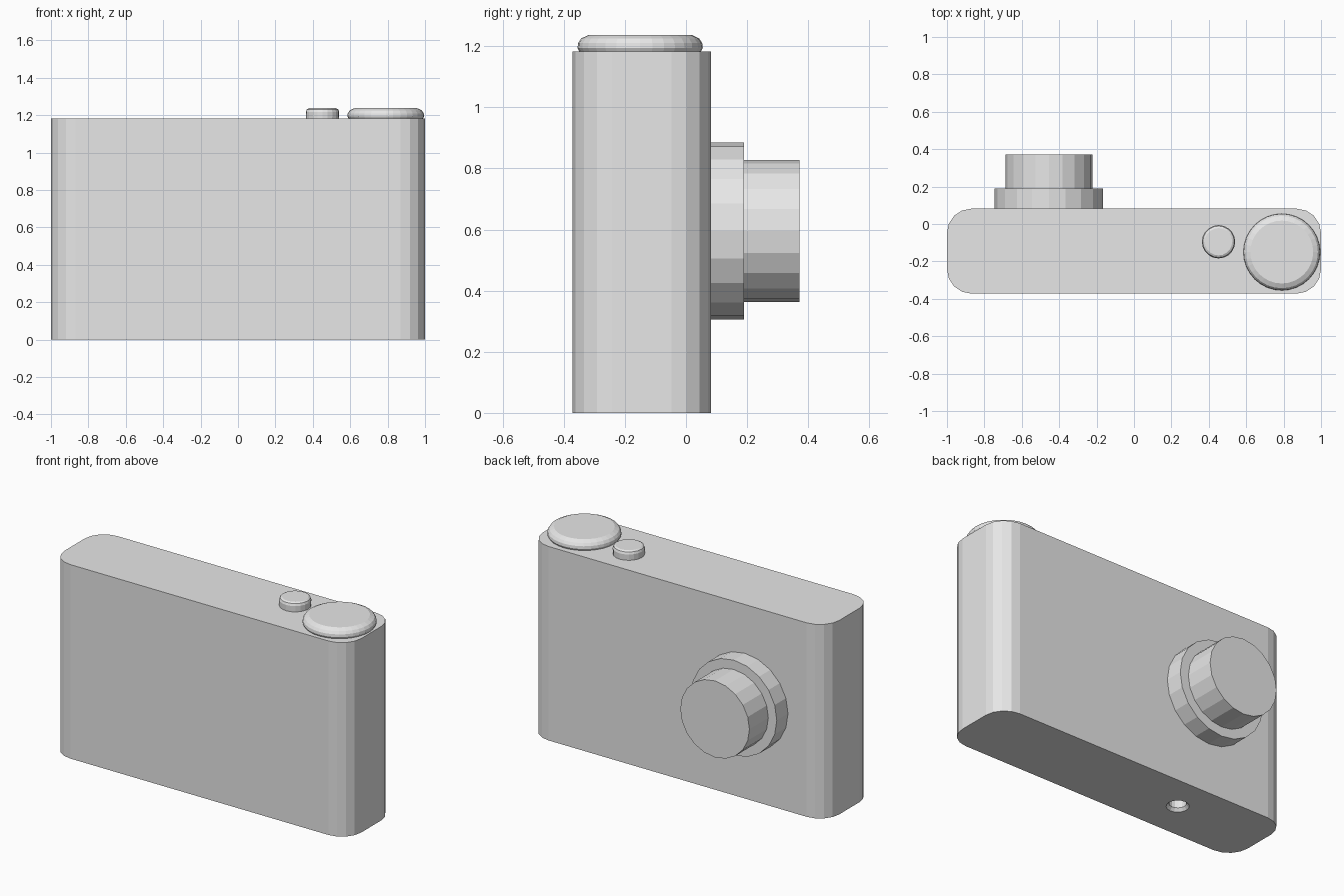
import bpy, bmesh, math
from mathutils import Matrix, Vector

old = bpy.data.objects.get("Cube")
if old:
    bpy.data.objects.remove(old, do_unlink=True)

GREY = (0.8, 0.8, 0.8, 1.0)
grey = bpy.data.materials.new("light grey")
grey.use_nodes = True
grey.diffuse_color = GREY
grey.node_tree.nodes["Principled BSDF"].inputs["Base Color"].default_value = GREY


def make_object(name, bm):
    bmesh.ops.recalc_face_normals(bm, faces=bm.faces)
    mesh = bpy.data.meshes.new(name)
    bm.to_mesh(mesh)
    bm.free()
    mesh.materials.append(grey)
    obj = bpy.data.objects.new(name, mesh)
    bpy.context.collection.objects.link(obj)
    return obj


def turned(name, profile, sides, location, rotation=None):
    """Closed turned solid from (radius, height) pairs around its own z axis."""
    bm = bmesh.new()
    rings = []
    for radius, height in profile:
        angles = [math.tau * i / sides for i in range(sides)]
        rings.append([bm.verts.new((radius * math.cos(a), radius * math.sin(a), height))
                      for a in angles])
    for low, high in zip(rings, rings[1:]):
        for i in range(sides):
            j = (i + 1) % sides
            bm.faces.new((low[i], low[j], high[j], high[i]))
    bm.faces.new(rings[0][::-1])
    bm.faces.new(rings[-1])
    matrix = Matrix.Translation(location) @ (rotation or Matrix())
    bmesh.ops.transform(bm, matrix=matrix, verts=bm.verts)
    return make_object(name, bm)


# Body: a slab with rounded upright corners
HEIGHT, FRONT, BACK, CORNER = 1.182, -0.372, 0.082, 0.13
bm = bmesh.new()
bmesh.ops.create_cube(bm, size=1)
bmesh.ops.scale(bm, vec=(2, BACK - FRONT, HEIGHT), verts=bm.verts)
bmesh.ops.translate(bm, vec=(0, (FRONT + BACK) / 2, HEIGHT / 2), verts=bm.verts)
upright = [e for e in bm.edges
           if abs(e.verts[0].co.z - e.verts[1].co.z) > 0.5]
bmesh.ops.bevel(bm, geom=upright, offset=CORNER, segments=4, profile=0.5,
                affect='EDGES')
body = make_object("body", bm)

# Tripod socket: a countersunk hole cut into the underside
cutter = turned("socket_cutter", [(0.078, -0.015), (0.063, 0), (0.048, 0.018), (0.048, 0.1)],
                16, Vector((-0.42, -0.135, 0)))
cutter.hide_render = True
cutter.hide_set(True)
cut = body.modifiers.new("tripod socket", 'BOOLEAN')
cut.operation = 'DIFFERENCE'
cut.solver = 'EXACT'
cut.object = cutter
bpy.context.view_layer.update()
cut_mesh = bpy.data.meshes.new_from_object(
    body.evaluated_get(bpy.context.evaluated_depsgraph_get()))
body.modifiers.clear()
body.data = cut_mesh
bpy.data.objects.remove(cutter, do_unlink=True)

# Lens: two stepped barrels pointing out of the +y side
toward_back = Matrix.Rotation(-math.pi / 2, 4, 'X')
lens_base = Vector((-0.455, BACK, 0.595))
turned("lens_ring", [(0.29, -0.01), (0.29, 0.108)], 20, lens_base, toward_back)
turned("lens_barrel", [(0.233, 0.1), (0.233, 0.29)], 20, lens_base, toward_back)

# Controls on the top plate
turned("mode_dial",
       [(0.196, -0.005), (0.205, 0.012), (0.203, 0.028), (0.193, 0.043), (0.168, 0.055)],
       32, Vector((0.79, -0.15, HEIGHT)))
turned("shutter_button",
       [(0.088, -0.005), (0.089, 0.036), (0.084, 0.049), (0.073, 0.055)],
       20, Vector((0.452, -0.095, HEIGHT)))
